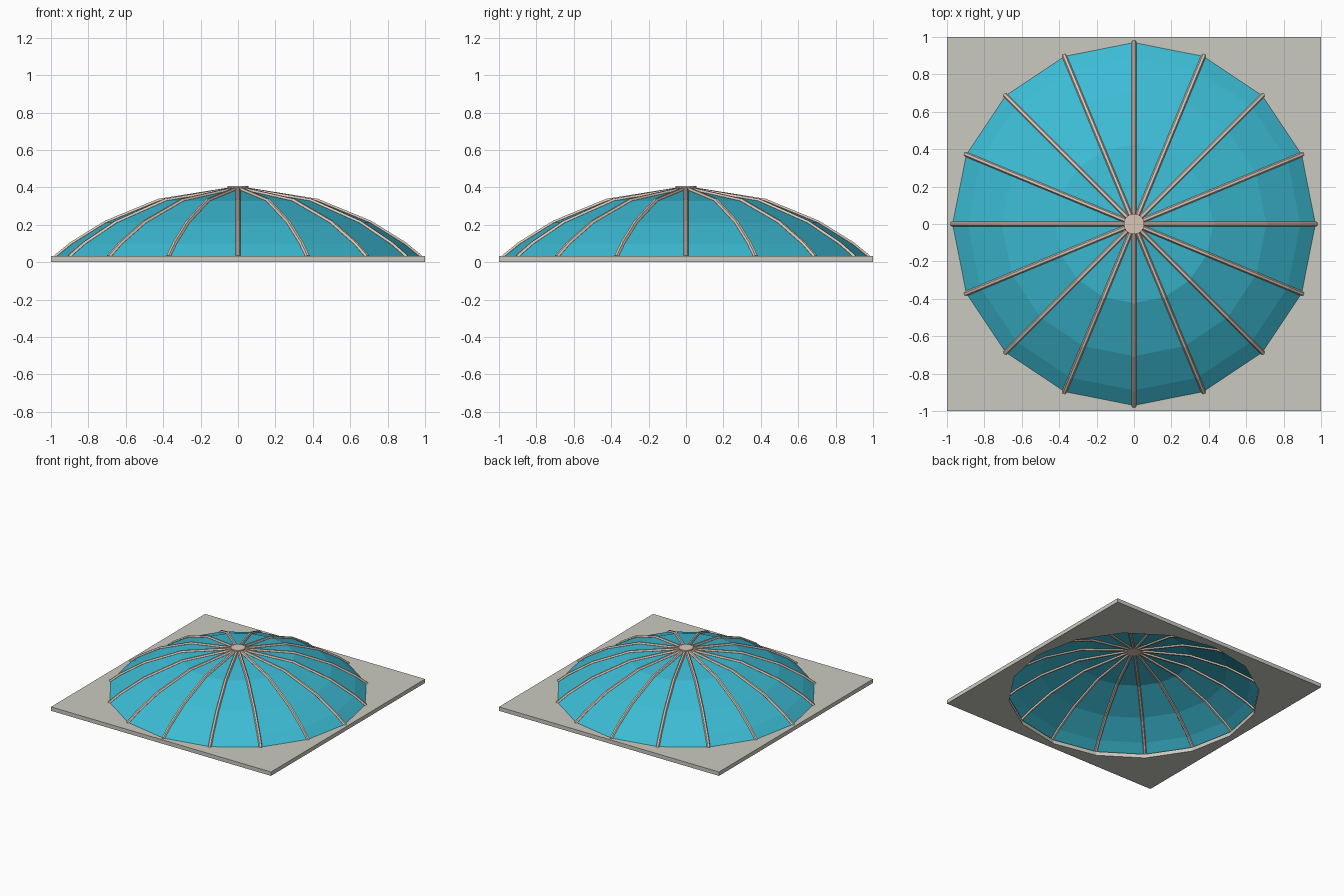
import bpy, bmesh, math

if "Cube" in bpy.data.objects:
    bpy.data.objects.remove(bpy.data.objects["Cube"])

SIDES = 16
# dome profile: radius, height
PROFILE = [(0.975, 0.028), (0.889, 0.098), (0.707, 0.211), (0.423, 0.328), (0.0, 0.394)]


def material(name, rgb):
    m = bpy.data.materials.new(name)
    m.diffuse_color = (*rgb, 1)
    m.use_nodes = True
    m.node_tree.nodes["Principled BSDF"].inputs["Base Color"].default_value = m.diffuse_color
    return m


stone = material("pale grey", (0.60, 0.59, 0.53))
glass = material("turquoise glass", (0.045, 0.50, 0.66))
metal = material("pinkish beige metal", (0.70, 0.56, 0.47))


def polar(r, i, z):
    a = 2 * math.pi * i / SIDES
    return (r * math.cos(a), r * math.sin(a), z)


def finish(name, bm, mat):
    bmesh.ops.recalc_face_normals(bm, faces=bm.faces)
    me = bpy.data.meshes.new(name)
    bm.to_mesh(me)
    bm.free()
    me.materials.append(mat)
    ob = bpy.data.objects.new(name, me)
    bpy.context.collection.objects.link(ob)
    return ob


# square base plate with a sixteen-sided opening
bm = bmesh.new()
loops = []
for z in (0.0, 0.032):
    inner = [bm.verts.new(polar(0.945, i, z)) for i in range(SIDES)]
    outer = []
    for i in range(SIDES):
        x, y, _ = polar(1, i, z)
        s = 1 / max(abs(x), abs(y))
        outer.append(bm.verts.new((x * s, y * s, z)))
    loops.append((inner, outer))
(in0, out0), (in1, out1) = loops
for i in range(SIDES):
    j = (i + 1) % SIDES
    for a, b in ((in0, out0), (out0, out1), (out1, in1), (in1, in0)):
        bm.faces.new((a[i], a[j], b[j], b[i]))
finish("base_plate", bm, stone)

# faceted dome glazing
bm = bmesh.new()
rings = [[bm.verts.new(polar(r, i, z)) for i in range(SIDES)] for r, z in PROFILE[:-1]]
apex = bm.verts.new((0, 0, PROFILE[-1][1]))
for i in range(SIDES):
    j = (i + 1) % SIDES
    for a, b in zip(rings, rings[1:]):
        bm.faces.new((a[i], a[j], b[j], b[i]))
    bm.faces.new((rings[-1][i], rings[-1][j], apex))
# outward normals
finish("dome_glass", bm, glass)

# ribs along every seam
curve = bpy.data.curves.new("dome_ribs", 'CURVE')
curve.dimensions = '3D'
curve.bevel_depth = 0.013
curve.bevel_resolution = 1
curve.use_fill_caps = True
for i in range(SIDES):
    sp = curve.splines.new('POLY')
    sp.points.add(len(PROFILE) - 1)
    for p, (r, z) in zip(sp.points, PROFILE):
        p.co = (*polar(max(r, 0.01), i, z), 1)
    sp.use_smooth = False
curve.materials.append(metal)
ribs = bpy.data.objects.new("dome_ribs", curve)
bpy.context.collection.objects.link(ribs)

# small hub at the crown
bm = bmesh.new()
low = [bm.verts.new(polar(0.055, i, 0.376)) for i in range(SIDES)]
top = [bm.verts.new(polar(0.055, i, 0.407)) for i in range(SIDES)]
bm.faces.new(low)
bm.faces.new(top)
for i in range(SIDES):
    j = (i + 1) % SIDES
    bm.faces.new((low[i], low[j], top[j], top[i]))
finish("crown_hub", bm, metal)
